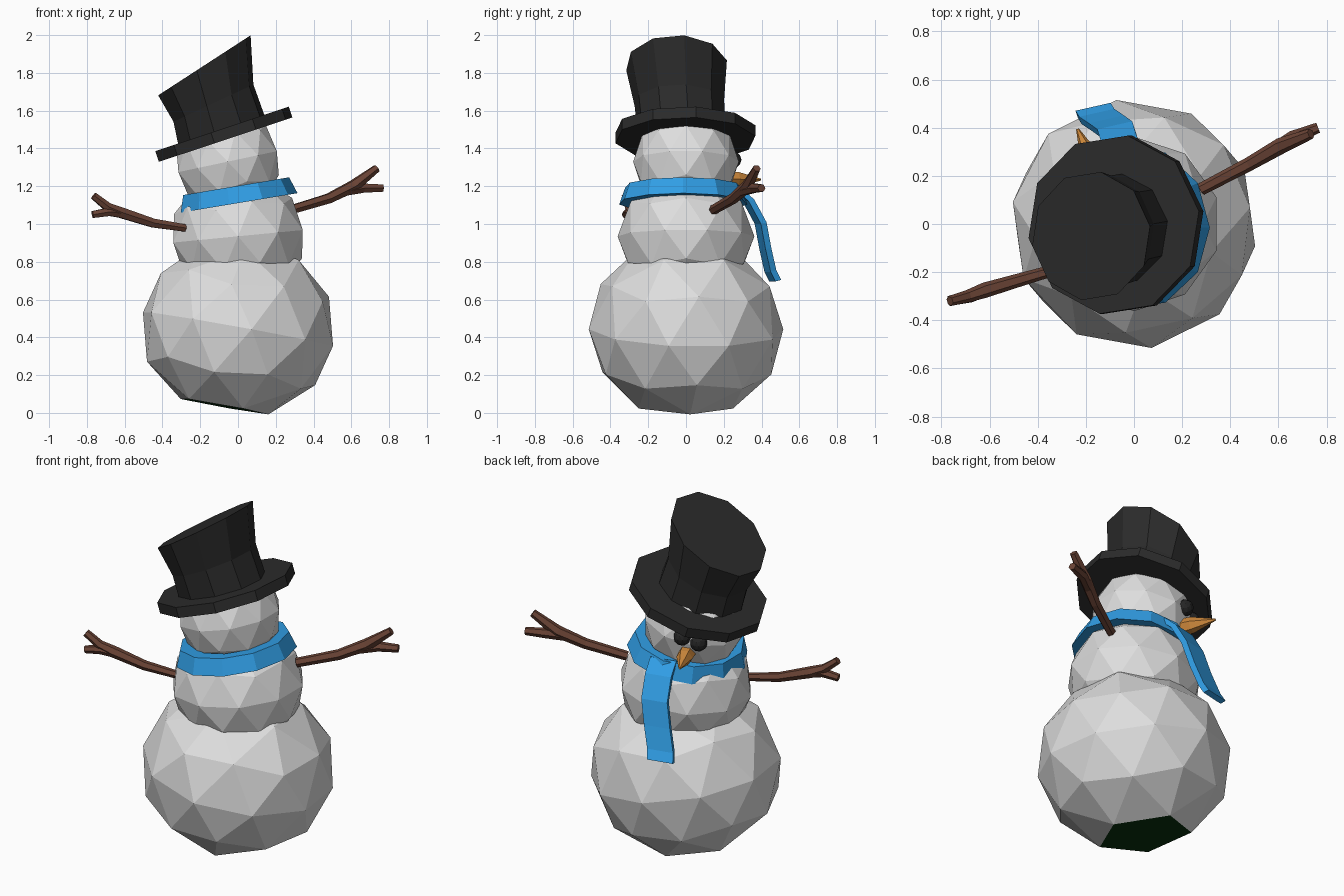
import bpy, bmesh, math
from mathutils import Vector, Matrix, Quaternion

if "Cube" in bpy.data.objects:
    bpy.data.objects.remove(bpy.data.objects["Cube"])


def material(name, rgb):
    m = bpy.data.materials.new(name)
    m.diffuse_color = (*rgb, 1)
    m.use_nodes = True
    m.node_tree.nodes["Principled BSDF"].inputs["Base Color"].default_value = m.diffuse_color
    return m


SNOW = material("snow white", (0.73, 0.73, 0.73))
GRASS = material("dark green base", (0.002, 0.028, 0.004))
BLACK = material("hat black", (0.024, 0.024, 0.024))
COAL = material("coal", (0.018, 0.018, 0.018))
BLUE = material("scarf blue", (0.03, 0.34, 0.78))
BROWN = material("branch brown", (0.145, 0.057, 0.036))
ORANGE = material("carrot orange", (0.62, 0.25, 0.045))


def finish(bm, name, *mats):
    bmesh.ops.recalc_face_normals(bm, faces=bm.faces[:])
    mesh = bpy.data.meshes.new(name)
    bm.to_mesh(mesh)
    bm.free()
    ob = bpy.data.objects.new(name, mesh)
    for m in mats:
        mesh.materials.append(m)
    bpy.context.collection.objects.link(ob)
    return ob


def ball(name, centre, radius, tilt, mat, squash=1.0, base=None, turn=0):
    """Faceted ball leaning by tilt degrees; base gives it a flat coloured foot."""
    bm = bmesh.new()
    bmesh.ops.create_icosphere(bm, subdivisions=2, radius=radius)
    if base:
        pole = min(bm.verts, key=lambda v: v.co.z)
        bmesh.ops.dissolve_verts(bm, verts=[pole])
        foot = min(bm.faces, key=lambda f: f.calc_center_median().z)
        foot.material_index = 1
        for v in foot.verts:
            v.co.x *= 0.92
            v.co.y *= 0.97
    bm.transform(Matrix.Translation(centre) @ Matrix.Diagonal((1, 1, squash, 1))
                 @ Matrix.Rotation(math.radians(turn), 4, 'Z')
                 @ Matrix.Rotation(math.radians(tilt), 4, 'Y')
                 @ Matrix.Rotation(math.pi, 4, 'Z'))
    return finish(bm, name, *([mat, base] if base else [mat]))


def ring(centre, rx, ry, n, rot, spin=0.0):
    return [Vector(centre) + rot @ Vector((rx * math.cos(a), ry * math.sin(a), 0))
            for a in (2 * math.pi * i / n + spin for i in range(n))]


def lean(deg):
    return Quaternion((0, 1, 0), math.radians(deg))


def loft(name, rings, mat, cyclic=False):
    """Skin a list of rings, capping the ends unless cyclic."""
    bm = bmesh.new()
    vs = [[bm.verts.new(p) for p in r] for r in rings]
    n = len(vs[0])
    for a, b in zip(vs, vs[1:] + (vs[:1] if cyclic else [])):
        for i in range(n):
            j = (i + 1) % n
            bm.faces.new((a[i], a[j], b[j], b[i]))
    if not cyclic:
        bm.faces.new(vs[0])
        bm.faces.new(vs[-1])
    return finish(bm, name, mat)


def tube(name, points, radii, mat, n=6):
    pts = [Vector(p) for p in points]
    rings = []
    for i, (p, r) in enumerate(zip(pts, radii)):
        d = pts[min(i + 1, len(pts) - 1)] - pts[max(i - 1, 0)]
        rings.append(ring(p, r, r, n, d.to_track_quat('Z', 'Y')))
    return loft(name, rings, mat)


# Snow body
ball("lower_body", (0, 0, 0.443), 0.52, 11, SNOW, 0.935, GRASS, 8)
ball("middle_body", (0, 0, 0.935), 0.362, -6, SNOW, 0.92)
ball("head", (-0.055, 0, 1.33), 0.28, -12, SNOW)

# Hat: brim and flared, slanted crown
up = lean(-18.4)
brim = Vector((-0.075, -0.003, 1.475))
loft("hat_brim", [ring(brim + up @ Vector((0, 0, h)), 0.377, 0.375, 10, up, 0.15)
                  for h in (-0.03, 0.03)], BLACK)
loft("hat_crown", [ring((-0.083, -0.022, 1.48), 0.245, 0.235, 10, up, 0.15),
                   ring((-0.13, -0.035, 1.64), 0.236, 0.24, 10, lean(-25), 0.15),
                   ring((-0.178, -0.05, 1.84), 0.295, 0.27, 10, lean(-33), 0.15)], BLACK)

# Scarf band and hanging tail
tilt = lean(-9.5)
loft("scarf_band", [ring(Vector((-0.008, -0.015, 1.155)) + tilt @ Vector((0, 0, h)),
                         r, r * 1.07, 11, tilt)
                    for r, h in ((0.25, -0.045), (0.32, -0.045),
                                 (0.29, 0.045), (0.22, 0.045))], BLUE, True)
tail = [(-0.04, 0.26, 1.19), (-0.055, 0.33, 1.125), (-0.075, 0.395, 1.005),
        (-0.11, 0.42, 0.87), (-0.15, 0.447, 0.75), (-0.165, 0.472, 0.70)]
side = Vector((0.97, 0.22, 0)) * 0.075
out = Vector((-0.005, 0.015, 0.004))
loft("scarf_tail", [[Vector(p) + s * side + t * out
                     for s, t in ((-1, -1), (1, -1), (1, 1), (-1, 1))]
                    for p in tail], BLUE)

# Branch arms, each with a forked end
tube("right_arm", [(0.28, 0.145, 1.075), (0.48, 0.25, 1.135), (0.61, 0.325, 1.20),
                   (0.735, 0.375, 1.295)], (0.026, 0.029, 0.034, 0.022), BROWN)
tube("right_twig", [(0.57, 0.30, 1.175), (0.66, 0.36, 1.19), (0.765, 0.40, 1.19)],
     (0.028, 0.028, 0.022), BROWN)
tube("left_arm", [(-0.275, -0.175, 0.978), (-0.45, -0.225, 1.005), (-0.62, -0.275, 1.06),
                  (-0.69, -0.30, 1.09), (-0.765, -0.32, 1.15)],
     (0.022, 0.027, 0.032, 0.026, 0.021), BROWN)
tube("left_twig", [(-0.59, -0.265, 1.05), (-0.68, -0.30, 1.065), (-0.77, -0.32, 1.05)],
     (0.026, 0.026, 0.021), BROWN)

# Face: carrot nose and coal eyes
tube("nose", [(-0.15, 0.19, 1.24), (-0.18, 0.27, 1.237), (-0.235, 0.395, 1.235)],
     (0.048, 0.044, 0.006), ORANGE)
for name, pos in (("right_eye", (-0.148, 0.247, 1.34)), ("left_eye", (-0.226, 0.205, 1.31))):
    ball(name, pos, 0.047, 0, COAL)
